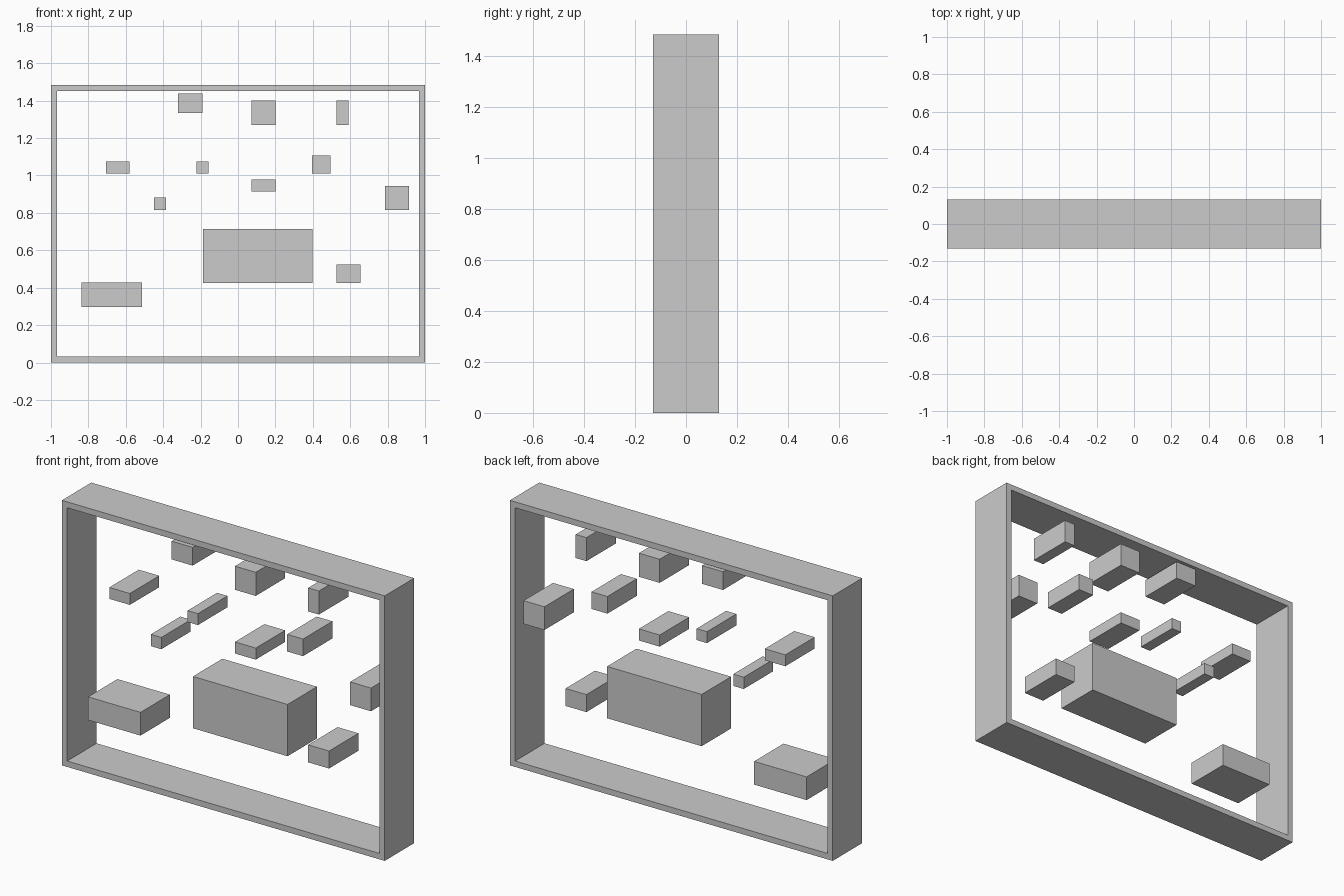
import bpy, bmesh

if "Cube" in bpy.data.objects:
    bpy.data.objects.remove(bpy.data.objects["Cube"])

DEPTH = 0.13  # half depth shared by every part


def make_object(name, bm):
    bmesh.ops.recalc_face_normals(bm, faces=bm.faces)
    mesh = bpy.data.meshes.new(name)
    bm.to_mesh(mesh)
    bm.free()
    obj = bpy.data.objects.new(name, mesh)
    bpy.context.collection.objects.link(obj)


def corners(bm, x0, x1, z0, z1, y):
    return [bm.verts.new((x, y, z)) for x, z in ((x0, z0), (x1, z0), (x1, z1), (x0, z1))]


def block(name, x0, x1, z0, z1):
    bm = bmesh.new()
    front = corners(bm, x0, x1, z0, z1, -DEPTH)
    back = corners(bm, x0, x1, z0, z1, DEPTH)
    bm.faces.new(front)
    bm.faces.new(back)
    for i in range(4):
        j = (i + 1) % 4
        bm.faces.new((front[i], front[j], back[j], back[i]))
    make_object(name, bm)


def frame(name, half_width, height, t):
    bm = bmesh.new()
    # Four rectangular loops joined into a closed ring
    loops = []
    for inset, y in ((0, -DEPTH), (0, DEPTH), (t, DEPTH), (t, -DEPTH)):
        loops.append(corners(bm, inset - half_width, half_width - inset, inset, height - inset, y))
    for k in range(4):
        a, b = loops[k], loops[(k + 1) % 4]
        for i in range(4):
            j = (i + 1) % 4
            bm.faces.new((a[i], a[j], b[j], b[i]))
    make_object(name, bm)


# Outer border
frame("outer_frame", 1.0, 1.484, 0.033)

# Large blocks
block("central_block", -0.188, 0.398, 0.425, 0.715)
block("lower_left_block", -0.838, -0.513, 0.297, 0.427)

# Small floating blocks: x0, x1, z0, z1
small_blocks = [
    (-0.320, -0.190, 1.335, 1.437),
    (0.072, 0.201, 1.270, 1.402),
    (0.526, 0.592, 1.270, 1.402),
    (-0.706, -0.579, 1.011, 1.075),
    (-0.221, -0.157, 1.011, 1.075),
    (0.396, 0.494, 1.011, 1.107),
    (0.072, 0.201, 0.913, 0.978),
    (-0.449, -0.384, 0.815, 0.881),
    (0.786, 0.915, 0.815, 0.945),
    (0.526, 0.655, 0.425, 0.523),
]
for n, bounds in enumerate(small_blocks, 1):
    block(f"small_block_{n}", *bounds)
